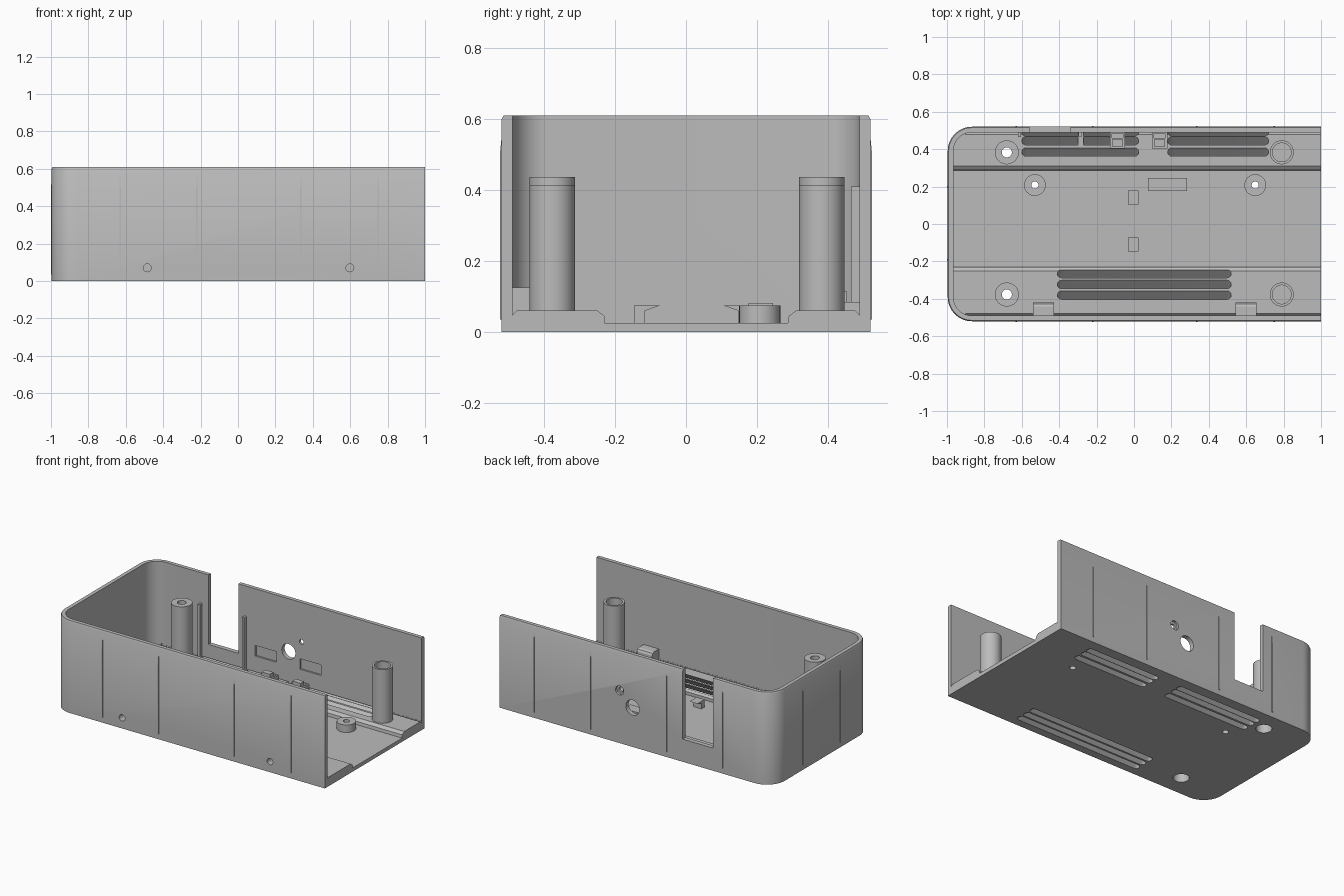
import bpy, bmesh
from math import sin, cos, pi
from mathutils import Vector

cube = bpy.data.objects.get("Cube")
if cube:
    bpy.data.objects.remove(cube, do_unlink=True)

GREY = (0.5, 0.5, 0.5, 1)
mat = bpy.data.materials.new("plain grey")
mat.use_nodes = True
mat.diffuse_color = GREY
mat.node_tree.nodes["Principled BSDF"].inputs["Base Color"].default_value = GREY


def loft(name, rings):
    """Closed solid through rings that share one point count."""
    bm = bmesh.new()
    loops = [[bm.verts.new(p) for p in ring] for ring in rings]
    n = len(loops[0])
    for a, b in zip(loops, loops[1:]):
        for i in range(n):
            j = (i + 1) % n
            bm.faces.new((a[i], a[j], b[j], b[i]))
    bm.faces.new(loops[0][::-1])
    bm.faces.new(loops[-1])
    bmesh.ops.recalc_face_normals(bm, faces=bm.faces)
    mesh = bpy.data.meshes.new(name)
    bm.to_mesh(mesh)
    bm.free()
    mesh.materials.append(mat)
    obj = bpy.data.objects.new(name, mesh)
    bpy.context.collection.objects.link(obj)
    return obj


def box(name, x0, x1, y0, y1, z0, z1):
    return loft(name, [[(x0, y0, z), (x1, y0, z), (x1, y1, z), (x0, y1, z)] for z in (z0, z1)])


def tube(name, x, y, r, z0, z1, n=40):
    return loft(name, [[(x + r * cos(2 * pi * i / n), y + r * sin(2 * pi * i / n), z)
                        for i in range(n)] for z in (z0, z1)])


def bore_y(x, z, r, y0, y1, n=32):
    return loft("bore", [[(x + r * cos(2 * pi * i / n), y, z + r * sin(2 * pi * i / n))
                          for i in range(n)] for y in (y0, y1)])


def along_x(name, profile, x0, x1):
    return loft(name, [[(x, y, z) for y, z in profile] for x in (x0, x1)])


def tray_ring(x0, x1, y, r, z, n=14):
    """Outline with two round corners at the closed end."""
    arc = [pi / 2 * i / n for i in range(n + 1)]
    back = [(x0 + r - r * sin(a), y - r + r * cos(a), z) for a in arc]
    front = [(x0 + r - r * cos(a), -y + r - r * sin(a), z) for a in arc]
    return [(x1, y, z)] + back + front + [(x1, -y, z)]


def slot(x0, x1, y, r=0.0225, n=8):
    """Round-ended louvre cutter leaning toward the front at its foot."""
    rings = []
    for z in (-0.01, 0.0605):
        yy = y + (z - 0.06) * 1.08
        ends = [(x1 - r, -pi / 2), (x0 + r, pi / 2)]
        rings.append([(cx + r * cos(s + pi * i / n), yy + r * sin(s + pi * i / n), z)
                      for cx, s in ends for i in range(n + 1)])
    return loft("louvre", rings)


def cut(cutter, *targets):
    for target in targets:
        mod = target.modifiers.new("cut", "BOOLEAN")
        mod.operation = "DIFFERENCE"
        mod.solver = "EXACT"
        mod.object = cutter
        bpy.context.view_layer.objects.active = target
        bpy.ops.object.modifier_apply(modifier=mod.name)
    bpy.data.objects.remove(cutter, do_unlink=True)


# Tray shell with a slightly chamfered rim, open at one end
shell = loft("tray_shell", [tray_ring(-0.996, 1, 0.52, 0.13, 0),
                            tray_ring(-0.996, 1, 0.52, 0.13, 0.6),
                            tray_ring(-0.991, 1, 0.515, 0.125, 0.61)])
cut(loft("cavity", [tray_ring(-0.966, 1.1, 0.49, 0.1, z) for z in (0.06, 0.8)]), shell)

# Sunken floor channel and grooves at the wall feet
cut(along_x("channel", [(-0.25, 0.06), (-0.23, 0.045), (-0.23, 0.025), (0.287, 0.025),
                        (0.29, 0.045), (0.31, 0.06), (0.31, 0.1), (-0.25, 0.1)],
            -0.966, 1.1), shell)
for s in (-1, 1):
    cut(along_x("foot_groove", [(s * 0.489, 0.07), (s * 0.489, 0.048), (s * 0.477, 0.061),
                                (s * 0.477, 0.07)], -0.9, 1.1), shell)

# Floor louvres
for y in (-0.265, -0.323, -0.38):
    cut(slot(-0.41, 0.52, y), shell)
for y in (0.385, 0.445, 0.493):
    cut(slot(-0.6, 0.025, y), shell)
    cut(slot(0.18, 0.72, y), shell)

# Back wall: socket notch, holes and inner recesses
cut(box("notch", -0.56, -0.34, 0.4, 0.6, 0.15, 0.8), shell)
cut(bore_y(0.027, 0.26, 0.05, 0.4, 0.6), shell)
cut(bore_y(0.122, 0.348, 0.016, 0.4, 0.6), shell)
cut(bore_y(0.122, 0.348, 0.03, 0.505, 0.6), shell)
for x in (-0.14, 0.188):
    cut(box("recess", x - 0.077, x + 0.077, 0.45, 0.502, 0.165, 0.235), shell)

# Guide rails beside the notch
for i, x in enumerate((-0.613, -0.288)):
    box(f"socket_rail_{i + 1}", x - 0.008, x + 0.008, 0.465, 0.492, 0.05, 0.41)
box("rail_foot", -0.3, -0.27, 0.42, 0.491, 0.02, 0.0605)

# Tall corner posts: bored from below at the closed end, open-topped at the other
posts = []
for side, y in (("front", -0.377), ("back", 0.383)):
    post = tube(f"{side}_screw_post", -0.68, y, 0.064, 0.02, 0.437)
    cut(tube("bore", -0.68, y, 0.027, -0.1, 0.6), shell, post)
    cut(tube("counterbore", -0.68, y, 0.048, -0.1, 0.38), shell, post)
    socket = tube(f"{side}_socket_post", 0.79, y, 0.064, 0.03, 0.415)
    cut(tube("bore", 0.79, y, 0.05, 0.065, 0.6), socket)
    posts += [post, socket]

# Low board standoffs
for i, x in enumerate((-0.53, 0.648)):
    stand = tube(f"board_standoff_{i + 1}", x, 0.208, 0.058, 0.01, 0.075)
    cut(tube("bore", x, 0.208, 0.019, -0.1, 0.3), shell, stand)
    posts.append(stand)

# Facing snap hooks and the spacer block in the channel
for side, s, c in (("front", -1, 0), ("back", 1, 0.032)):
    hook = [(0.147, 0.02), (0.147, 0.075), (0.072, 0.075), (0.115, 0.06), (0.115, 0.02)]
    along_x(f"{side}_snap_hook", [(s * y + c, z) for y, z in hook], -0.033, 0.025)
box("spacer_block", 0.075, 0.283, 0.176, 0.246, 0.02, 0.081)

# Button clips by the back wall
for i, x in enumerate((-0.088, 0.137)):
    clip = box(f"button_clip_{i + 1}", x - 0.041, x + 0.041, 0.405, 0.491, 0.03, 0.085)
    cut(box("clip_gap", x - 0.03, x + 0.03, 0.46, 0.485, 0.06, 0.2), clip)
    box(f"clip_tooth_{i + 1}", x - 0.03, x + 0.03, 0.415, 0.452, 0.08, 0.115)

# Screw blocks on the front wall
for i, x in enumerate((-0.485, 0.598)):
    block = along_x(f"screw_block_{i + 1}", [(-0.495, 0.03), (-0.42, 0.03), (-0.42, 0.105),
                    (-0.427, 0.119), (-0.44, 0.125), (-0.495, 0.125)], x - 0.056, x + 0.056)
    cut(bore_y(x, 0.07, 0.021, -0.6, -0.435), shell, block)

# Thin raised ribs on the outer walls, tapered at their tops
rib = [(0.51, 0.035), (0.525, 0.035), (0.525, 0.5), (0.52, 0.55), (0.51, 0.55)]
for i, x in enumerate((-0.63, -0.22, 0.335, 0.75)):
    for side, s in (("front", -1), ("back", 1)):
        along_x(f"{side}_rib_{i + 1}", [(s * y, z) for y, z in rib], x - 0.004, x + 0.004)
for i, y in enumerate((-0.19, 0.2)):
    loft(f"end_rib_{i + 1}", [[(-w - 0.475, yy, z) for w, z in rib]
                              for yy in (y - 0.004, y + 0.004)])

# Smooth the round walls, keep the edges sharp
bpy.ops.object.select_all(action="DESELECT")
for obj in [shell] + posts:
    obj.select_set(True)
bpy.context.view_layer.objects.active = shell
bpy.ops.object.shade_smooth_by_angle(angle=pi / 6)
